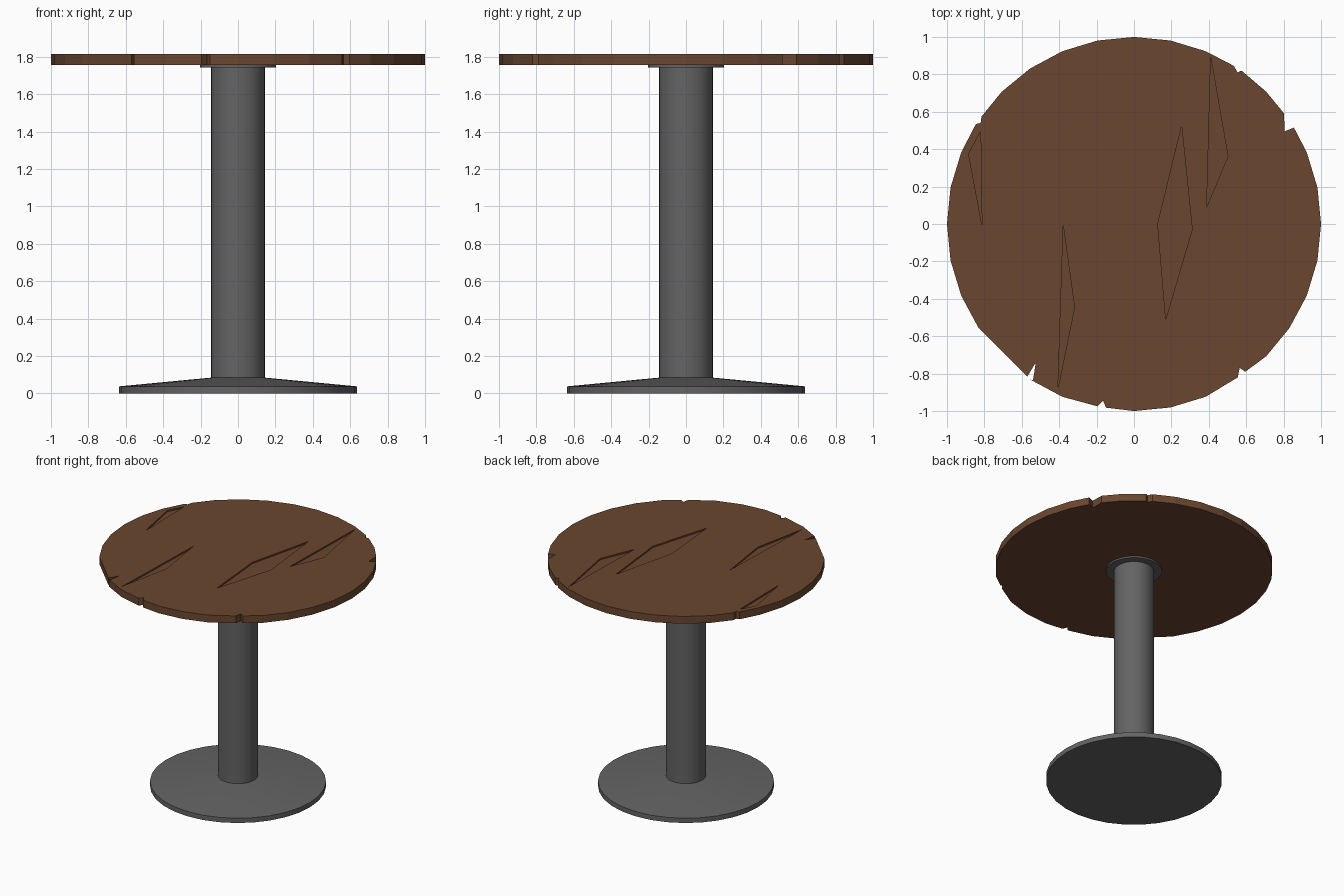
import bpy, bmesh, math

if "Cube" in bpy.data.objects:
    bpy.data.objects.remove(bpy.data.objects["Cube"])


def material(name, rgb):
    m = bpy.data.materials.new(name)
    m.diffuse_color = (*rgb, 1)
    m.use_nodes = True
    m.node_tree.nodes["Principled BSDF"].inputs["Base Color"].default_value = m.diffuse_color
    return m


wood = material("brown wood", (0.145, 0.062, 0.029))
metal = material("grey metal", (0.127, 0.127, 0.127))


def add_object(name, bm, mat):
    bmesh.ops.recalc_face_normals(bm, faces=bm.faces[:])
    mesh = bpy.data.meshes.new(name)
    bm.to_mesh(mesh)
    bm.free()
    mesh.materials.append(mat)
    ob = bpy.data.objects.new(name, mesh)
    bpy.context.collection.objects.link(ob)
    return ob


def prism(bm, outline, z0, z1):
    low = [bm.verts.new((x, y, z0)) for x, y in outline]
    high = [bm.verts.new((x, y, z1)) for x, y in outline]
    n = len(outline)
    bm.faces.new(low[::-1])
    bm.faces.new(high)
    for i in range(n):
        j = (i + 1) % n
        bm.faces.new((low[i], low[j], high[j], high[i]))


def select_only(ob):
    bpy.ops.object.select_all(action='DESELECT')
    ob.select_set(True)
    bpy.context.view_layer.objects.active = ob


def lathe(name, profile, mat, sides=32):
    bm = bmesh.new()
    rings = [[bm.verts.new((r * math.cos(2 * math.pi * i / sides),
                            r * math.sin(2 * math.pi * i / sides), z))
              for i in range(sides)] for r, z in profile]
    for a, b in zip(rings, rings[1:]):
        for i in range(sides):
            j = (i + 1) % sides
            bm.faces.new((a[i], a[j], b[j], b[i]))
    bm.faces.new(rings[0][::-1])
    bm.faces.new(rings[-1])
    ob = add_object(name, bm, mat)
    select_only(ob)
    bpy.ops.object.shade_smooth_by_angle(angle=math.radians(30))
    return ob


# Metal stand: foot, column and mounting flange
lathe("foot", [(0.635, 0), (0.635, 0.038), (0.14, 0.085)], metal)
lathe("column", [(0.144, 0.08), (0.144, 1.757)], metal)
lathe("flange", [(0.202, 1.743), (0.202, 1.758)], metal)

# Table top outline: 32 sides, with chips replacing some corners
chips = {
    3: [(0.855, 0.515), (0.805, 0.495), (0.802, 0.592)],
    5: [(0.575, 0.82), (0.553, 0.81), (0.535, 0.845)],
    13: [(-0.815, 0.575), (-0.82, 0.54), (-0.845, 0.535)],
    20: [(-0.57, -0.815), (-0.525, -0.74), (-0.54, -0.835)],
    23: [(-0.195, -0.975), (-0.165, -0.945), (-0.15, -0.982)],
    27: [(0.555, -0.82), (0.565, -0.77), (0.595, -0.79)],
}
outline = []
for k in range(32):
    a = 2 * math.pi * k / 32
    outline += chips.get(k, [(math.cos(a), math.sin(a))])
TOP = 1.814
bm = bmesh.new()
prism(bm, outline, 1.756, TOP)
top = add_object("table_top", bm, wood)

# Shallow cracks in the surface, given along the two diagonals
cracks = [
    [(-0.24, -0.48), (0.20, -0.24), (0.55, 0.19), (0.09, -0.09)],
    [(0.34, -0.21), (0.61, -0.10), (0.92, 0.34)],
    [(-0.91, -0.335), (-0.54, -0.09), (-0.275, 0.26)],
    [(-0.58, 0.57), (-0.23, 0.93), (-0.36, 0.89)],
]
s = math.sqrt(0.5)
bm = bmesh.new()
for crack in cracks:
    prism(bm, [((r - d) * s, (r + d) * s) for r, d in crack], TOP - 0.012, TOP + 0.05)
cutter = add_object("crack_cutter", bm, wood)
cutter.hide_render = True
mod = top.modifiers.new("cracks", 'BOOLEAN')
mod.operation = 'DIFFERENCE'
mod.solver = 'EXACT'
mod.object = cutter
select_only(top)
bpy.ops.object.modifier_apply(modifier=mod.name)
bpy.data.objects.remove(cutter)
